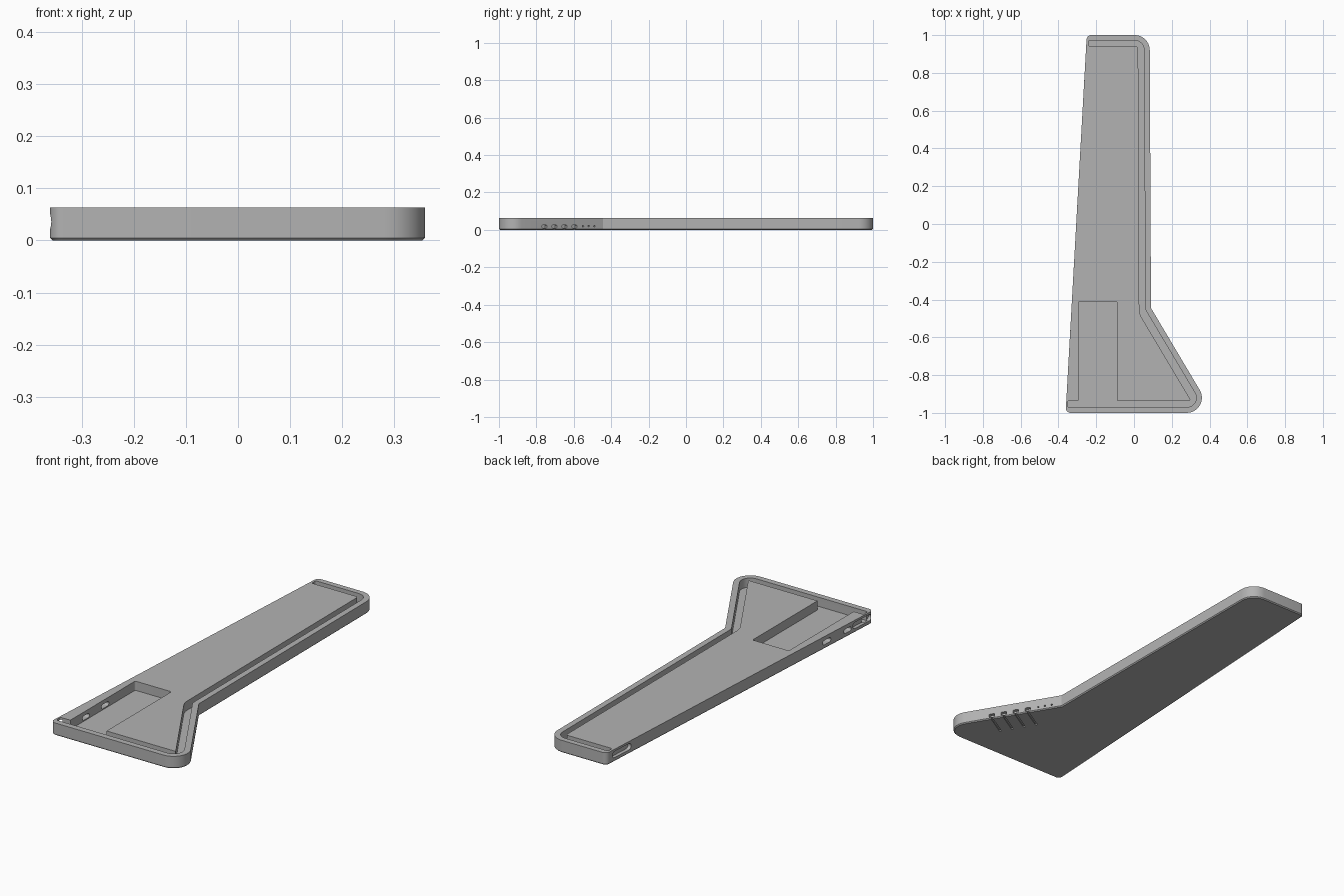
import bpy, bmesh, math
from mathutils import Vector, Matrix

if "Cube" in bpy.data.objects:
    bpy.data.objects.remove(bpy.data.objects["Cube"])

H = 0.063          # body height
FLOOR = 0.016      # channel floor height

grey = bpy.data.materials.new("mid grey")
grey.diffuse_color = (0.45, 0.45, 0.45, 1)
grey.use_nodes = True
grey.node_tree.nodes["Principled BSDF"].inputs["Base Color"].default_value = grey.diffuse_color


def rounded(corners, seg=10):
    """Polygon outline from (x, y, radius) corners."""
    out, n = [], len(corners)
    for i, (x, y, r) in enumerate(corners):
        p = Vector((x, y))
        if r == 0:
            out.append(p)
            continue
        a = (Vector(corners[i - 1][:2]) - p).normalized()
        b = (Vector(corners[(i + 1) % n][:2]) - p).normalized()
        half = a.angle(b) / 2
        centre = p + (a + b).normalized() * r / math.sin(half)
        start = p + a * r / math.tan(half) - centre
        end = p + b * r / math.tan(half) - centre
        sweep = math.atan2(start.x * end.y - start.y * end.x, start.dot(end))
        for k in range(seg + 1):
            t = sweep * k / seg
            out.append(centre + Matrix.Rotation(t, 2) @ start)
    return out


def prism(name, pts, z0, z1, matrix=Matrix(), chamfer=0):
    bm = bmesh.new()
    base = bm.faces.new([bm.verts.new((p[0], p[1], z0)) for p in pts])
    ext = bmesh.ops.extrude_face_region(bm, geom=[base])["geom"]
    for v in ext:
        if isinstance(v, bmesh.types.BMVert):
            v.co.z = z1
    if chamfer:
        edges = [e for e in bm.edges if all(abs(v.co.z - z0) < 1e-6 for v in e.verts)]
        bmesh.ops.bevel(bm, geom=edges, offset=chamfer, segments=1,
                        affect='EDGES', profile=0.5)
    bmesh.ops.recalc_face_normals(bm, faces=bm.faces)
    mesh = bpy.data.meshes.new(name)
    bm.to_mesh(mesh)
    bm.free()
    mesh.materials.append(grey)
    ob = bpy.data.objects.new(name, mesh)
    ob.matrix_world = matrix
    bpy.context.collection.objects.link(ob)
    return ob


def frame(origin, xa, ya):
    xa, ya = Vector(xa).normalized(), Vector(ya).normalized()
    m = Matrix((xa, ya, xa.cross(ya))).transposed().to_4x4()
    m.translation = origin
    return m


def rect(w, h, r):
    return rounded([(-w/2, -h/2, r), (w/2, -h/2, r), (w/2, h/2, r), (-w/2, h/2, r)], 6)


# Tapered body with a flared foot
body = prism("tray_body", rounded([
    (-0.25, 1, 0.025), (-0.362, -1, 0.025), (0.42, -1, 0.08),
    (0.09, -0.445, 0), (0.083, 1, 0.08)]), 0, H, chamfer=0.005)

cutters = []

# Perimeter channel joined to the rectangular pocket
cutters.append(prism("channel_cutter", rounded([
    (-0.24, 0.972, 0.008), (-0.24, 0.94, 0.008), (0.022, 0.94, 0.012),
    (0.028, -0.475, 0.1), (0.302, -0.935, 0.005), (-0.09, -0.935, 0),
    (-0.09, -0.41, 0.008), (-0.295, -0.41, 0.008), (-0.295, -0.935, 0),
    (-0.35, -0.935, 0.006), (-0.35, -0.97, 0.006), (0.368, -0.97, 0.05),
    (0.06, -0.453, 0.04), (0.053, 0.972, 0.05)]), FLOOR, H + 0.05))

# Straight side: long end slots and two small ports
for y, z, w, h, depth in ((0.885, 0.036, 0.14, 0.032, 0.018),
                          (-0.915, 0.036, 0.14, 0.032, 0.018),
                          (-0.65, 0.032, 0.06, 0.022, 0.07),
                          (-0.805, 0.032, 0.055, 0.022, 0.07)):
    m = frame((-0.306 + 0.056 * y, y, z), (0.056, 1, 0), (0, 0, 1))
    cutters.append(prism("side_slot_cutter", rect(w, h, h * 0.48), -0.02, depth, m))

# Flared side: four vents with grooves underneath, and pin holes
along = Vector((0.512, -0.859, 0))


def flare(y, z):
    return frame((0.09 + (-0.445 - y) * 0.595, y, z), -along, (0, 0, 1))


for i in range(4):
    y = -0.757 + 0.0535 * i
    cutters.append(prism("vent_cutter", rect(0.03, 0.018, 0.007), -0.018, 0.02, flare(y, 0.018)))
    cutters.append(prism("vent_groove_cutter", rect(0.01, 0.02, 0), -0.13, 0.02, flare(y, -0.004)))
for y in (-0.55, -0.52, -0.49):
    cutters.append(prism("pin_hole_cutter", rect(0.008, 0.008, 0.0035), -0.012, 0.02, flare(y, 0.02)))

# Cut everything and bake the result
for c in cutters:
    c.hide_render = True
    mod = body.modifiers.new(c.name, 'BOOLEAN')
    mod.operation, mod.solver, mod.object = 'DIFFERENCE', 'EXACT', c
bpy.context.view_layer.update()
deps = bpy.context.evaluated_depsgraph_get()
cut = bpy.data.meshes.new_from_object(body.evaluated_get(deps))
body.modifiers.clear()
body.data = cut
for c in cutters:
    bpy.data.objects.remove(c)

bpy.context.view_layer.objects.active = body
body.select_set(True)
bpy.ops.object.shade_smooth_by_angle(angle=math.radians(28))
